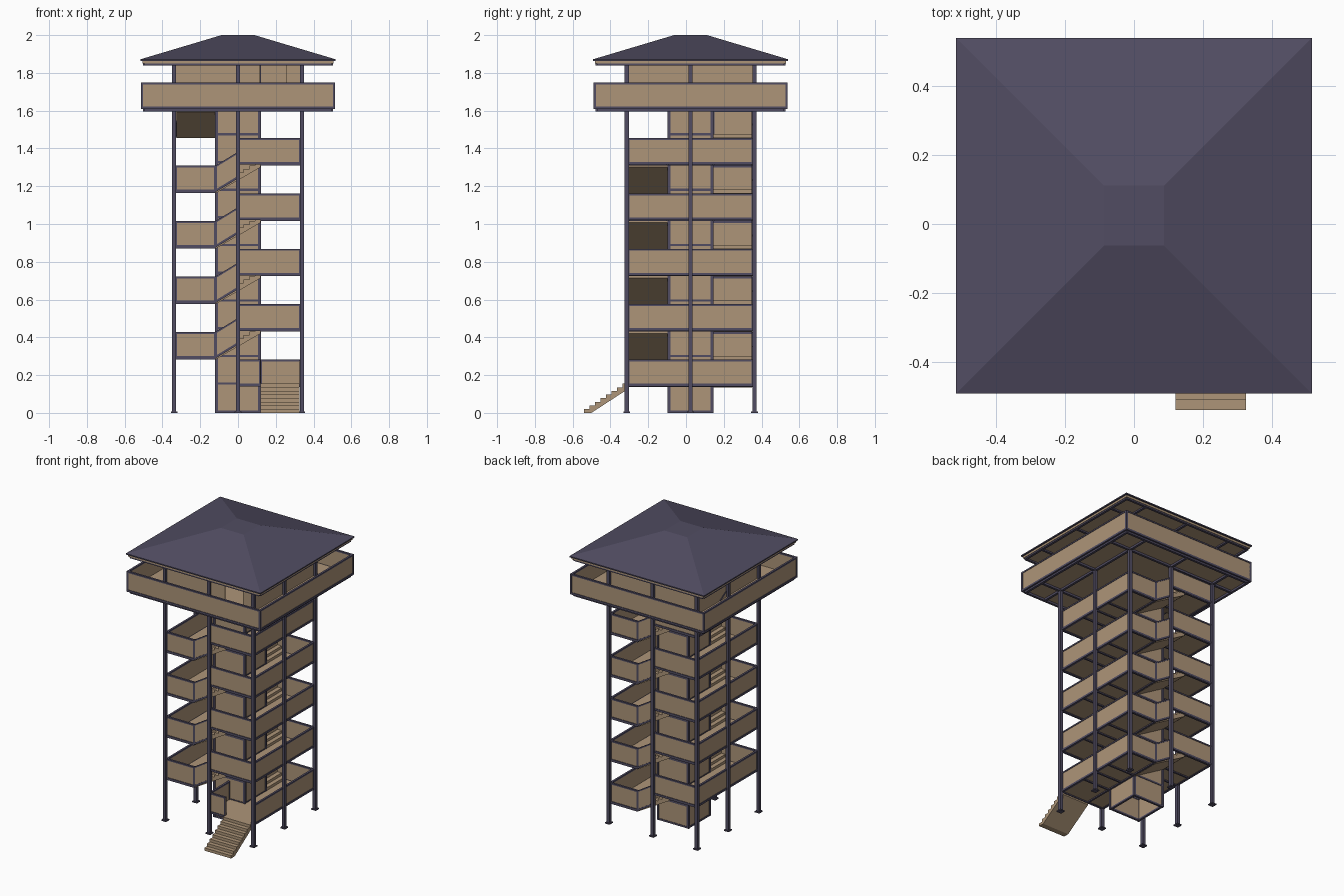
import bpy, bmesh, math
from mathutils import Matrix, Vector

if "Cube" in bpy.data.objects:
    bpy.data.objects.remove(bpy.data.objects["Cube"])

CY = 0.024            # tower centre in y (entrance stair sticks out in front)
A, W, K, P = 0.338, 0.33, 0.12, 0.51   # column line, walkway edge, core half, platform half
RH = 0.125            # railing height


def material(name, col):
    m = bpy.data.materials.new(name)
    m.diffuse_color = (*col, 1)
    m.use_nodes = True
    m.node_tree.nodes["Principled BSDF"].inputs["Base Color"].default_value = m.diffuse_color
    return m


TAN = material("tan_wood", (0.42, 0.30, 0.19))
DARK = material("dark_purple_metal", (0.082, 0.073, 0.122))


def level(n):
    return 0.155 + 0.1467 * n


def side(k):          # local frame: u runs left to right along the front, v is y
    return Matrix.Translation((0, CY, 0)) @ Matrix.Rotation(k * math.pi / 2, 4, 'Z')


parts = {}


def part(name, mat):
    if name not in parts:
        parts[name] = (bmesh.new(), mat)
    return parts[name][0]


def prism(bm, pts, v0, v1, k=0):
    """Extrude a (u, z) outline from v0 to v1."""
    M = side(k)
    a = [bm.verts.new(M @ Vector((u, v0, z))) for u, z in pts]
    b = [bm.verts.new(M @ Vector((u, v1, z))) for u, z in pts]
    bm.faces.new(a)
    bm.faces.new(b[::-1])
    for i in range(len(a)):
        j = (i + 1) % len(a)
        bm.faces.new((a[j], a[i], b[i], b[j]))


def box(bm, u0, u1, v0, v1, z0, z1, k=0):
    prism(bm, [(u0, z0), (u1, z0), (u1, z1), (u0, z1)], v0, v1, k)


def railing(u0, u1, z0, z1, k, v=-W):
    """Panel with a dark top rail, bottom beam and end posts; may slope."""
    def band(bm, lo, hi, t):
        prism(bm, [(u0, z0 + lo), (u1, z1 + lo), (u1, z1 + hi), (u0, z0 + hi)], v - t, v + t, k)
    band(part("railing_panels", TAN), 0, RH - 0.005, 0.004)
    fr = part("railing_frames", DARK)
    band(fr, RH - 0.008, RH + 0.002, 0.007)
    band(fr, -0.014, 0.0, 0.008)
    for u, z in ((u0 + 0.004, z0), (u1 - 0.004, z1)):
        box(fr, u - 0.004, u + 0.004, v - 0.006, v + 0.006, z, z + RH, k)


def stairs(u0, u1, z0, z1, k, under, steps=8):
    pts = []
    for i in range(steps):
        u = u0 + (u1 - u0) * i / steps
        pts += [(u, z0 + (z1 - z0) * i / steps), (u, z0 + (z1 - z0) * (i + 1) / steps)]
    pts += [(u1, z1)] + under
    prism(part("stair_flights", TAN), pts, -W + 0.005, -K, k)


def walkway(u0, u1, n, k):
    z = level(n)
    box(part("walkway_floors", TAN), u0, u1, -W, -K, z - 0.01, z, k)
    bm = part("walkway_beams", DARK)
    box(bm, u0, u1, -K - 0.012, -K, z - 0.018, z - 0.004, k)
    for u in (-W, -K, 0, K, W):
        if u0 <= u <= u1:
            box(bm, u - 0.006, u + 0.006, -W, -K, z - 0.018, z - 0.008, k)


# columns with base plates
for i in (-1, 0, 1):
    for j in (-1, 0, 1):
        if i or j:
            x, y = i * A, j * A
            box(part("columns", DARK), x - .011, x + .011, y - .011, y + .011, 0, 1.852)
            box(part("column_bases", DARK), x - .018, x + .018, y - .018, y + .018, 0, 0.008)

# central shaft: four walls, corner posts and ring beams
for k in range(4):
    box(part("shaft_walls", TAN), -0.115, 0.115, -0.117, -0.109, 0.004, 1.85, k)
    box(part("shaft_posts", DARK), -0.122, -0.107, -0.122, -0.107, 0, 1.85, k)
    for z in [0.006] + [level(n) for n in range(10)]:
        box(part("shaft_rings", DARK), -0.115, 0.115, -0.12, -0.106, z - 0.006, z + 0.006, k)

# flights: back for even levels, front for odd ones, the last one on the left
for n in range(10):
    k = 3 if n == 9 else (0 if n % 2 else 2)
    a, b = level(n), level(n + 1)
    stairs(-K, K, a, b, k, [(K, b - 0.028), (-K, a - 0.02)])
    railing(-W, -K, a, a, k)
    railing(-K, 0, a, (a + b) / 2, k)
    if n < 9:
        railing(0, W, b, b, k)
        walk = 3 if n % 2 else 1
        walkway(-W, W, n, walk)
        railing(-W, W, a, a, walk)
    else:
        walkway(-W, -K, n, 3)

# entrance stair and its small landing
z = level(0)
stairs(-0.564, -W, 0, z, 1, [(-W, z - 0.028), (-0.525, 0)])
box(part("entrance_landing", TAN), 0, K, -W, -K, z - 0.01, z)
railing(0, K, z, z, 0)
railing(K, W, z, z, 3, v=0)

# platform floor with stair opening
T = level(10)
fl = part("platform_floor", TAN)
for x0, x1, y0, y1 in ((-P, -W, -P, P), (-K, P, -P, P), (-W, -K, -P, -K), (-W, -K, K, P)):
    box(fl, x0, x1, y0, y1, T - 0.012, T)

# beams below the platform and below the roof, balcony railing, room walls
for k in range(4):
    for nm, z0, z1 in (("platform_beams", T - 0.026, T - 0.01), ("roof_beams", 1.84, 1.853)):
        bm = part(nm, DARK)
        for v in (-0.495, -A):
            box(bm, -0.495, 0.495, v - 0.008, v + 0.008, z0, z1, k)
        box(bm, -0.008, 0.008, -0.495, -A, z0, z1, k)
    railing(-P, P, T, T, k, v=-0.506)
    box(part("balcony_posts", DARK), -P - .004, -P + .008, -P - .004, -P + .008, T - 0.012, T + RH + .002, k)
    for u0, u1 in (((-W, 0.116), (0.255, W)) if k == 0 else ((-W, W),)):
        box(part("room_walls", TAN), u0, u1, -W - 0.003, -W + 0.005, T, 1.852, k)

# roof: soffit board, eave and hipped top with a flat square
box(part("roof_soffit", TAN), -0.506, 0.506, -0.506, 0.506, 1.85, 1.866)
E, F = 0.516, 0.087
rf = part("roof", DARK)
M = side(0)
rings = [[rf.verts.new(M @ Vector((sx * r, sy * r, h))) for sx, sy in ((-1, -1), (1, -1), (1, 1), (-1, 1))]
         for r, h in ((E, 1.864), (E, 1.872), (F, 2.0))]
rf.faces.new(rings[0][::-1])
rf.faces.new(rings[2])
for lo, hi in zip(rings, rings[1:]):
    for i in range(4):
        j = (i + 1) % 4
        rf.faces.new((lo[i], lo[j], hi[j], hi[i]))

# turn the collected parts into objects
for name, (bm, mat) in parts.items():
    bmesh.ops.recalc_face_normals(bm, faces=bm.faces)
    me = bpy.data.meshes.new(name)
    bm.to_mesh(me)
    bm.free()
    me.materials.append(mat)
    bpy.context.collection.objects.link(bpy.data.objects.new(name, me))
